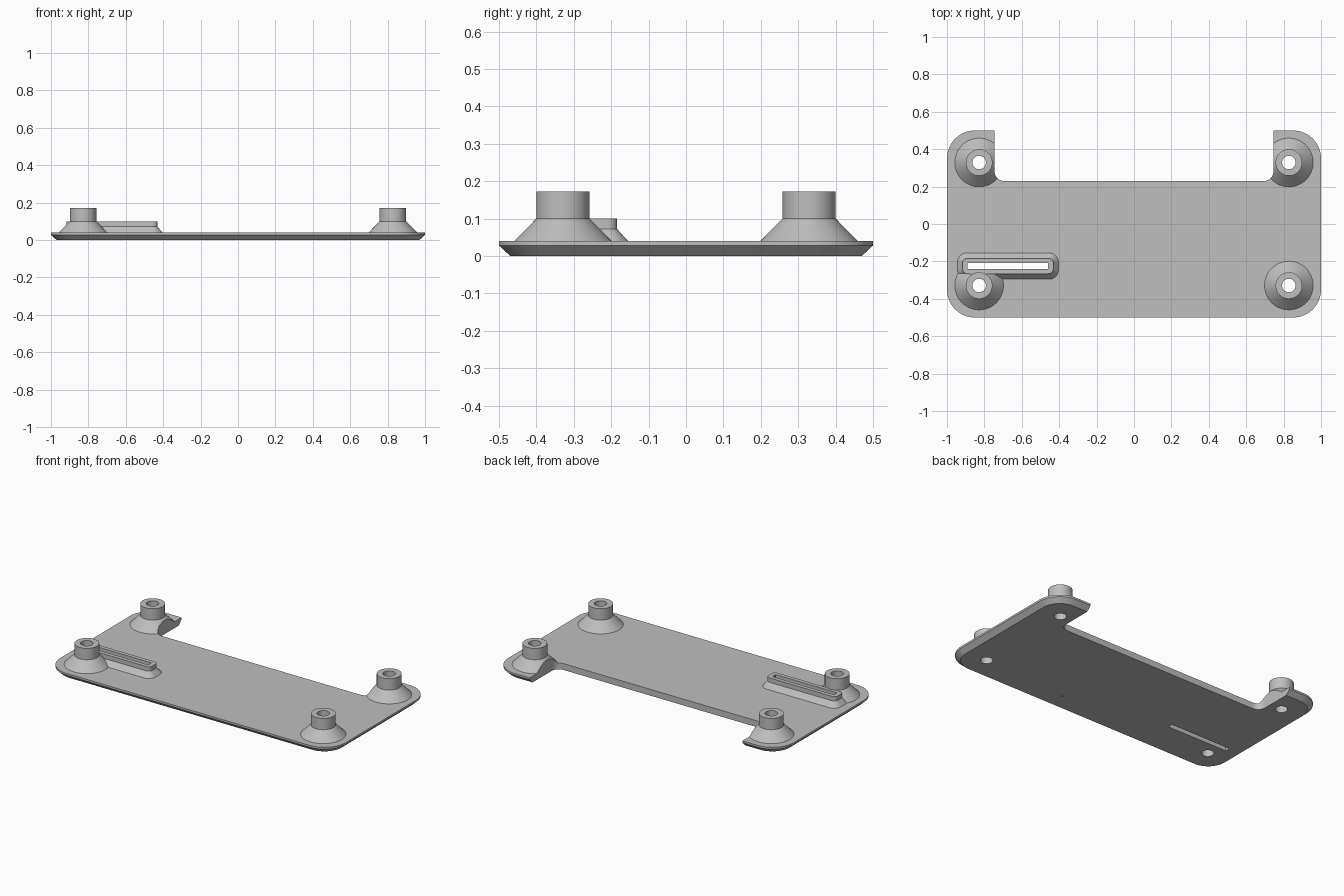
import bpy, bmesh, math

cube = bpy.data.objects.get("Cube")
if cube:
    bpy.data.objects.remove(cube)

grey = bpy.data.materials.new("plain grey")
grey.use_nodes = True
colour = (0.52, 0.52, 0.52, 1)
grey.diffuse_color = colour
grey.node_tree.nodes["Principled BSDF"].inputs["Base Color"].default_value = colour


def rounded(cx, cy, hx, hy, r, steps=16):
    """Counter-clockwise rounded rectangle; a circle when r equals both half sizes."""
    full = abs(hx - r) < 1e-6 and abs(hy - r) < 1e-6
    points = []
    for k, (sx, sy) in enumerate(((1, 1), (-1, 1), (-1, -1), (1, -1))):
        for i in range(steps if full else steps + 1):
            a = math.pi / 2 * (k + i / steps)
            points.append((cx + sx * (hx - r) + r * math.cos(a),
                           cy + sy * (hy - r) + r * math.sin(a)))
    return points


def loft(name, *layers):
    """Closed solid through (outline, height) layers, from bottom to top."""
    bm = bmesh.new()
    rings = [[bm.verts.new((x, y, z)) for x, y in outline] for outline, z in layers]
    bm.faces.new(rings[0][::-1])
    bm.faces.new(rings[-1])
    for low, high in zip(rings, rings[1:]):
        for i in range(len(low)):
            j = (i + 1) % len(low)
            bm.faces.new((low[i], low[j], high[j], high[i]))
    bmesh.ops.recalc_face_normals(bm, faces=bm.faces)
    mesh = bpy.data.meshes.new(name)
    bm.to_mesh(mesh)
    bm.free()
    mesh.materials.append(grey)
    obj = bpy.data.objects.new(name, mesh)
    bpy.context.collection.objects.link(obj)
    return obj


def combine(target, others, operation):
    """Apply booleans on the target and remove the other solids."""
    for other in others:
        other.hide_render = True
        mod = target.modifiers.new(other.name, 'BOOLEAN')
        mod.operation, mod.object, mod.solver = operation, other, 'EXACT'
    bpy.context.view_layer.update()
    graph = bpy.context.evaluated_depsgraph_get()
    mesh = bpy.data.meshes.new_from_object(target.evaluated_get(graph))
    target.modifiers.clear()
    target.data = mesh
    for other in others:
        bpy.data.objects.remove(other)


TOP = 0.04
SINK = 0.02

# Plate with a chamfered lower rim
plate = loft("mounting_plate",
             (rounded(0, 0, 0.97, 0.47, 0.12), 0),
             (rounded(0, 0, 1, 0.5, 0.15), 0.028),
             (rounded(0, 0, 1, 0.5, 0.15), TOP))

# Four standoffs with conical feet
centres = [(x, y) for x in (-0.828, 0.828) for y in (-0.329, 0.329)]


def disc(c, r):
    return rounded(c[0], c[1], r, r, r)


standoffs = [loft("standoff", (disc(c, 0.13), SINK), (disc(c, 0.13), TOP),
                  (disc(c, 0.071), 0.1), (disc(c, 0.071), 0.172)) for c in centres]

# Raised collar around the slot
sx, sy = -0.674, -0.225
collar = loft("slot_collar",
              (rounded(sx, sy, 0.27, 0.07, 0.05), SINK),
              (rounded(sx, sy, 0.27, 0.07, 0.05), TOP),
              (rounded(sx, sy, 0.243, 0.041, 0.025), 0.072),
              (rounded(sx, sy, 0.243, 0.041, 0.025), 0.1))
combine(plate, standoffs + [collar], 'UNION')

# Through holes, slot and a tiny triangular recess underneath
cutters = [loft("screw_hole", (disc(c, 0.036), -0.1), (disc(c, 0.036), 0.3)) for c in centres]
w, d = 0.215, 0.016
slot = [(sx - w, sy - d), (sx + w, sy - d), (sx + w, sy + d), (sx - w, sy + d)]
cutters.append(loft("slot_cut", (slot, -0.1), (slot, 0.3)))
mark = [(0.2, -0.37), (0.23, -0.4), (0.24, -0.36)]
cutters.append(loft("mark_cut", (mark, -0.1), (mark, 0.008)))

# Rear notch with rounded inner corners, also trimming the rear feet
notch = rounded(0, 0.73, 0.745, 0.5, 0.05)
cutters.append(loft("notch_cut", (notch, -0.1), (notch, 0.3)))
combine(plate, cutters, 'DIFFERENCE')

bpy.ops.object.select_all(action='DESELECT')
plate.select_set(True)
bpy.context.view_layer.objects.active = plate
bpy.ops.object.shade_smooth_by_angle(angle=math.radians(25))
